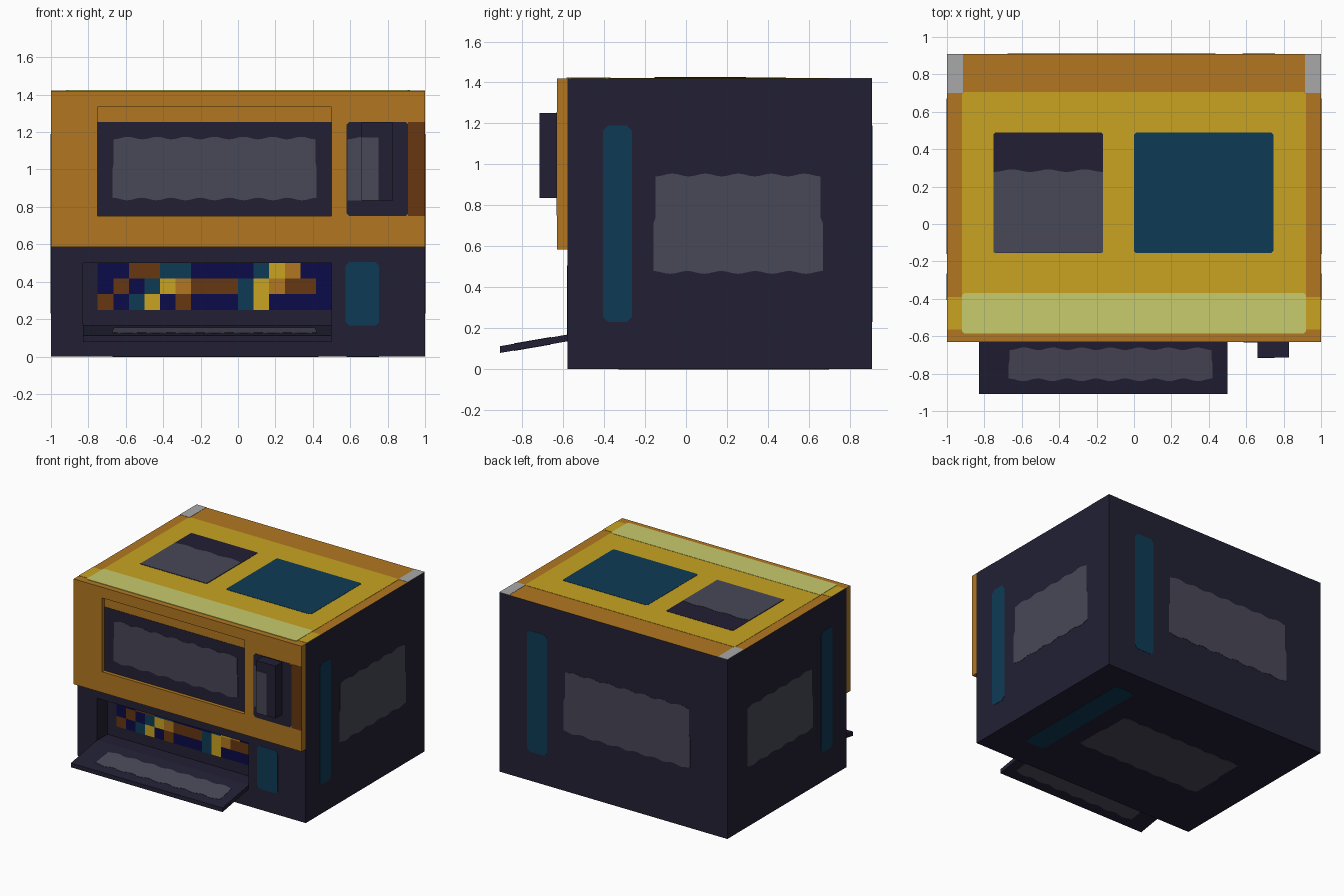
import bpy, bmesh, math

if "Cube" in bpy.data.objects:
    bpy.data.objects.remove(bpy.data.objects["Cube"], do_unlink=True)


# Flat colours, given as hex and converted to linear
def linear(c):
    return c / 12.92 if c <= 0.04045 else ((c + 0.055) / 1.055) ** 2.4


def material(name, code):
    rgba = [linear(v / 255) for v in bytes.fromhex(code)] + [1]
    m = bpy.data.materials.new(name)
    m.use_nodes = True
    m.diffuse_color = rgba
    bsdf = m.node_tree.nodes["Principled BSDF"]
    bsdf.inputs["Base Color"].default_value = rgba
    bsdf.inputs["Roughness"].default_value = 0.9
    return m


navy = material("navy", "222034")
slate = material("slate grey", "484757")
teal = material("deep teal", "0D3B55")
orange = material("orange", "B27721")
yellow = material("yellow", "C8A321")
pale = material("pale yellow", "C8CB6C")
silver = material("light grey", "A9A9A9")
blue = material("dark blue", "0B0B48")
brown = material("brown", "673611")

# Main extents
BACK, BODY_FRONT, PANEL_FRONT = 0.91, -0.58, -0.63
TOP, PANEL_LOW = 1.42, 0.585
CAVITY_BACK, RECESS_BACK = -0.45, -0.6
HANDLE_FRONT = -0.715
DOOR_TOP, DOOR_SLOPE, DOOR_THICK = 0.168, 0.172, 0.033


def finish(bm, name, *mats):
    bmesh.ops.recalc_face_normals(bm, faces=bm.faces[:])
    mesh = bpy.data.meshes.new(name)
    bm.to_mesh(mesh)
    bm.free()
    for m in mats:
        mesh.materials.append(m)
    ob = bpy.data.objects.new(name, mesh)
    bpy.context.collection.objects.link(ob)
    return ob


def prism(name, points, offset, mat):
    """Extrude a flat outline by an offset vector."""
    bm = bmesh.new()
    face = bm.faces.new([bm.verts.new(p) for p in points])
    new = bmesh.ops.extrude_face_region(bm, geom=[face], use_keep_orig=True)["geom"]
    bmesh.ops.translate(bm, vec=offset, verts=[g for g in new if isinstance(g, bmesh.types.BMVert)])
    return finish(bm, name, mat)


def recessed_block(name, x, y, z, hole_x, hole_z, hole_y, side, top):
    """Box with a rectangular pocket in its front face."""
    bm = bmesh.new()

    def ring(xs, zs, depth):
        corners = [(xs[0], zs[0]), (xs[1], zs[0]), (xs[1], zs[1]), (xs[0], zs[1])]
        return [bm.verts.new((a, depth, b)) for a, b in corners]

    rings = [ring(x, z, y[1]), ring(x, z, y[0]), ring(hole_x, hole_z, y[0]), ring(hole_x, hole_z, hole_y)]
    for r, s in zip(rings, rings[1:]):
        for i in range(4):
            j = (i + 1) % 4
            bm.faces.new((r[i], r[j], s[j], s[i]))
    bm.faces.new(rings[0])
    bm.faces.new(rings[-1])
    bm.normal_update()
    for f in bm.faces:
        if min(v.co.z for v in f.verts) > z[1] - 0.001:
            f.material_index = 1
    return finish(bm, name, side, top)


# Map plate coordinates (a, b) and height d onto each surface
def door_z(y):
    return DOOR_TOP + (y - BODY_FRONT) * DOOR_SLOPE


SURFACE = {
    "front": lambda a, b, d: (a, BODY_FRONT - d, b),
    "panel": lambda a, b, d: (a, PANEL_FRONT - d, b),
    "recess": lambda a, b, d: (a, RECESS_BACK - d, b),
    "cavity": lambda a, b, d: (a, CAVITY_BACK - d, b),
    "handle": lambda a, b, d: (a, HANDLE_FRONT - d, b),
    "back": lambda a, b, d: (a, BACK + d, b),
    "right": lambda a, b, d: (1 + d, a, b),
    "left": lambda a, b, d: (-1 - d, a, b),
    "top": lambda a, b, d: (a, b, TOP + d),
    "bottom": lambda a, b, d: (a, b, -d),
    "door": lambda a, b, d: (a, b, door_z(b) + d),
    "door_under": lambda a, b, d: (a, b, door_z(b) - DOOR_THICK - d),
}


def plate(name, surface, outline, mat, layer=1):
    place = SURFACE[surface]
    height = 0.002 * layer
    low, high = place(0, 0, 0), place(0, 0, height)
    offset = [h - l for h, l in zip(high, low)]
    return prism(name, [place(a, b, 0) for a, b in outline], offset, mat)


def rect(a0, a1, b0, b1, cut=0.0):
    """Rectangle, optionally with clipped corners."""
    if not cut:
        return [(a0, b0), (a1, b0), (a1, b1), (a0, b1)]
    return [(a0 + cut, b0), (a1 - cut, b0), (a1, b0 + cut), (a1, b1 - cut),
            (a1 - cut, b1), (a0 + cut, b1), (a0, b1 - cut), (a0, b0 + cut)]


def wavy(a0, a1, b0, b1, step=0.012, both=True, amp=0.007):
    """Patch with rippled long edges and a slightly narrower upper half."""
    waves = max(1, round((a1 - a0) / 0.167))
    n = waves * 8

    def ripple(left, right, b, sign):
        pts = []
        for i in range(n + 1):
            t = i / n
            pts.append((left + (right - left) * t, b + sign * amp * (1 + math.cos(math.tau * (t * waves + 0.5)))))
        return pts

    low = ripple(a0, a1, b0 + 2 * amp, -1) if both else [(a0, b0), (a1, b0)]
    high = ripple(a0 + step, a1 - step, b1 - 2 * amp, 1)
    mid = (b0 + b1) / 2
    return low + [(a1, mid), (a1 - step, mid + 0.03)] + high[::-1] + [(a0 + step, mid + 0.03), (a0, mid)]


# Body with the lower compartment, and the raised upper front panel
recessed_block("body", (-1, 1), (BODY_FRONT, BACK), (0, TOP),
               (-0.83, 0.5), (0.165, 0.5), CAVITY_BACK, navy, orange)
recessed_block("front_panel", (-1, 1), (PANEL_FRONT, BODY_FRONT), (PANEL_LOW, TOP),
               (-0.75, 0.5), (0.75, 1.335), RECESS_BACK, orange, orange)

# Open flap below the compartment
tip = -0.908
flap = [(-0.83, y, z) for y, z in ((BODY_FRONT, door_z(BODY_FRONT)), (tip, door_z(tip)),
                                   (tip, door_z(tip) - DOOR_THICK),
                                   (BODY_FRONT, door_z(BODY_FRONT) - DOOR_THICK))]
prism("flap", flap, (1.33, 0, 0), navy)
for s in ("door", "door_under"):
    plate(s + "_patch", s, wavy(-0.67, 0.42, -0.84, -0.66, 0.005), slate)

# Coloured tiles at the back of the compartment, one letter per tile
TILES = ("bbnnttbbbbtyobb", "bnbtyonnntyonnb", "nbtybnbbbtybbbb")
KEY = {"b": blue, "n": brown, "t": teal, "y": yellow, "o": orange}
size = 1.25 / 15
for row, line in enumerate(TILES):
    for col, letter in enumerate(line):
        a, b = -0.75 + col * size, 0.5 - row * size
        plate("tile", "cavity", rect(a, a + size, b - size, b), KEY[letter])

# Upper window, side control and handle
plate("window", "recess", rect(-0.75, 0.5, 0.75, 1.255), navy)
plate("window_patch", "recess", wavy(-0.67, 0.42, 0.835, 1.175, 0.005), slate, 2)
plate("control_plate", "panel", rect(0.58, 0.91, 0.75, 1.255, 0.015), navy)
plate("control_edge", "panel", rect(0.91, 1, 0.75, 1.255), brown)
plate("control_patch", "panel", wavy(0.585, 0.75, 0.835, 1.175, 0, False), slate, 2)
prism("handle", [(a, PANEL_FRONT, b) for a, b in rect(0.66, 0.83, 0.835, 1.25)],
      (0, HANDLE_FRONT - PANEL_FRONT, 0), navy)
plate("handle_patch", "handle", rect(0.66, 0.75, 0.835, 1.17), slate)
plate("front_stripe", "front", rect(0.575, 0.755, 0.165, 0.505, 0.02), teal)

# Sides, back and underside
for s in ("right", "left"):
    plate(s + "_stripe", s, rect(-0.405, -0.265, 0.23, 1.19, 0.025), teal)
    plate(s + "_patch", s, wavy(-0.16, 0.67, 0.465, 0.955), slate)
plate("back_stripe", "back", rect(0.58, 0.755, 0.23, 1.19, 0.025), teal)
plate("back_patch", "back", wavy(-0.675, 0.435, 0.465, 0.955), slate)
plate("bottom_stripe", "bottom", rect(0.58, 0.755, -0.33, 0.7, 0.025), teal)
plate("bottom_patch", "bottom", wavy(-0.67, 0.43, -0.11, 0.4), slate)

# Roof
plate("roof_field", "top", rect(-0.92, 0.92, -0.4, 0.705, 0.012), yellow)
plate("roof_front_band", "top", rect(-0.92, 0.92, -0.585, -0.37, 0.012), pale, 2)
plate("roof_teal_square", "top", rect(0, 0.745, -0.155, 0.488, 0.01), teal, 2)
plate("roof_dark_square", "top", rect(-0.752, -0.165, -0.155, 0.488, 0.01), navy, 2)
plate("roof_patch", "top", wavy(-0.75, -0.167, -0.153, 0.292, 0, False), slate, 3)
for lo, hi in ((-1, -0.915), (0.915, 1)):
    plate("roof_corner", "top", rect(lo, hi, 0.7, BACK), silver)
    plate("roof_edge", "top", rect(lo, hi, -0.565, -0.39), yellow)
